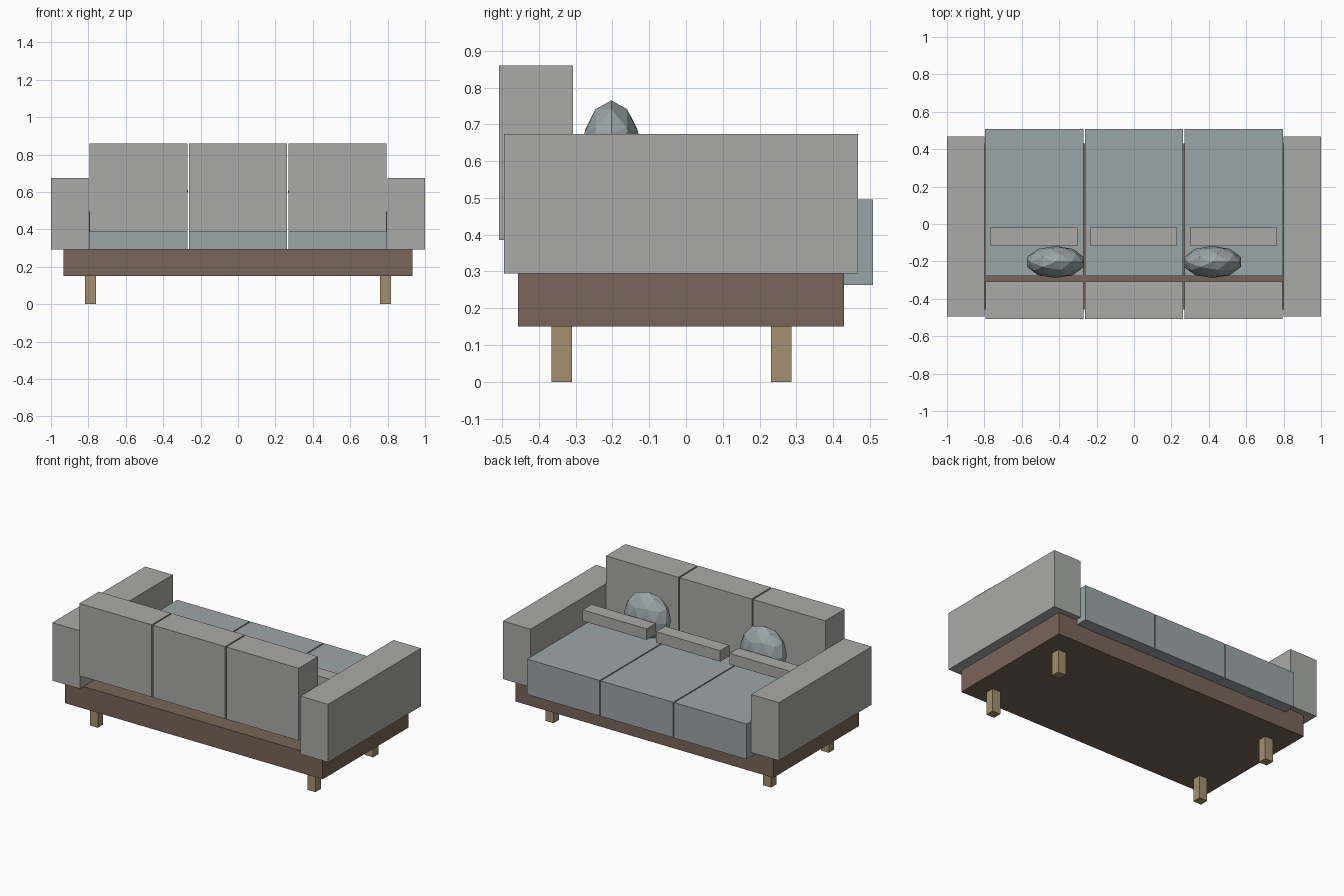
import bpy

if "Cube" in bpy.data.objects:
    bpy.data.objects.remove(bpy.data.objects["Cube"])


def material(name, rgb):
    m = bpy.data.materials.new(name)
    m.diffuse_color = (*rgb, 1)
    m.use_nodes = True
    m.node_tree.nodes["Principled BSDF"].inputs["Base Color"].default_value = m.diffuse_color
    return m


upholstery = material("warm_grey_fabric", (0.40, 0.41, 0.39))
cushion_fabric = material("blue_grey_fabric", (0.33, 0.38, 0.39))
wood = material("brown_wood", (0.19, 0.13, 0.10))
pale_wood = material("pale_wood", (0.36, 0.28, 0.16))


def box(name, x, y, z, mat):
    """Box spanning the given (min, max) ranges."""
    spans = (x, y, z)
    bpy.ops.mesh.primitive_cube_add(size=1, location=[(a + b) / 2 for a, b in spans])
    o = bpy.context.object
    o.name = name
    o.scale = [b - a for a, b in spans]
    bpy.ops.object.transform_apply(location=False, rotation=False, scale=True)
    o.data.materials.append(mat)
    return o


# Base frame
box("base_frame", (-0.934, 0.934), (-0.457, 0.430), (0.150, 0.294), wood)

for side, s in (("left", -1), ("right", 1)):
    # Arms
    box(side + "_arm", sorted((s * 0.8, s * 1.0)), (-0.495, 0.467), (0.294, 0.674), upholstery)
    # Legs
    for end, y in (("front", -0.338), ("rear", 0.259)):
        box(f"{end}_{side}_leg", sorted((s * 0.76, s * 0.818)),
            (y - 0.028, y + 0.028), (0, 0.150), pale_wood)
    # Faceted throw pillows
    bpy.ops.mesh.primitive_ico_sphere_add(subdivisions=2, radius=1,
                                          location=(s * 0.42, -0.203, 0.605))
    pillow = bpy.context.object
    pillow.name = side + "_throw_pillow"
    pillow.scale = (0.160, 0.086, 0.160)
    bpy.ops.object.transform_apply(location=False, rotation=False, scale=True)
    pillow.data.materials.append(cushion_fabric)

# Three seat cushions, back cushions and floating bolster bars
for i, place in enumerate(("left", "middle", "right")):
    x = (i - 1) * 0.533
    box(place + "_seat_cushion", (x - 0.263, x + 0.263), (-0.277, 0.508),
        (0.263, 0.495), cushion_fabric)
    box(place + "_back_cushion", (x - 0.262, x + 0.262), (-0.508, -0.307),
        (0.386, 0.860), upholstery)
    box(place + "_bolster_bar", (x - 0.234, x + 0.231), (-0.114, -0.020),
        (0.552, 0.624), upholstery)
